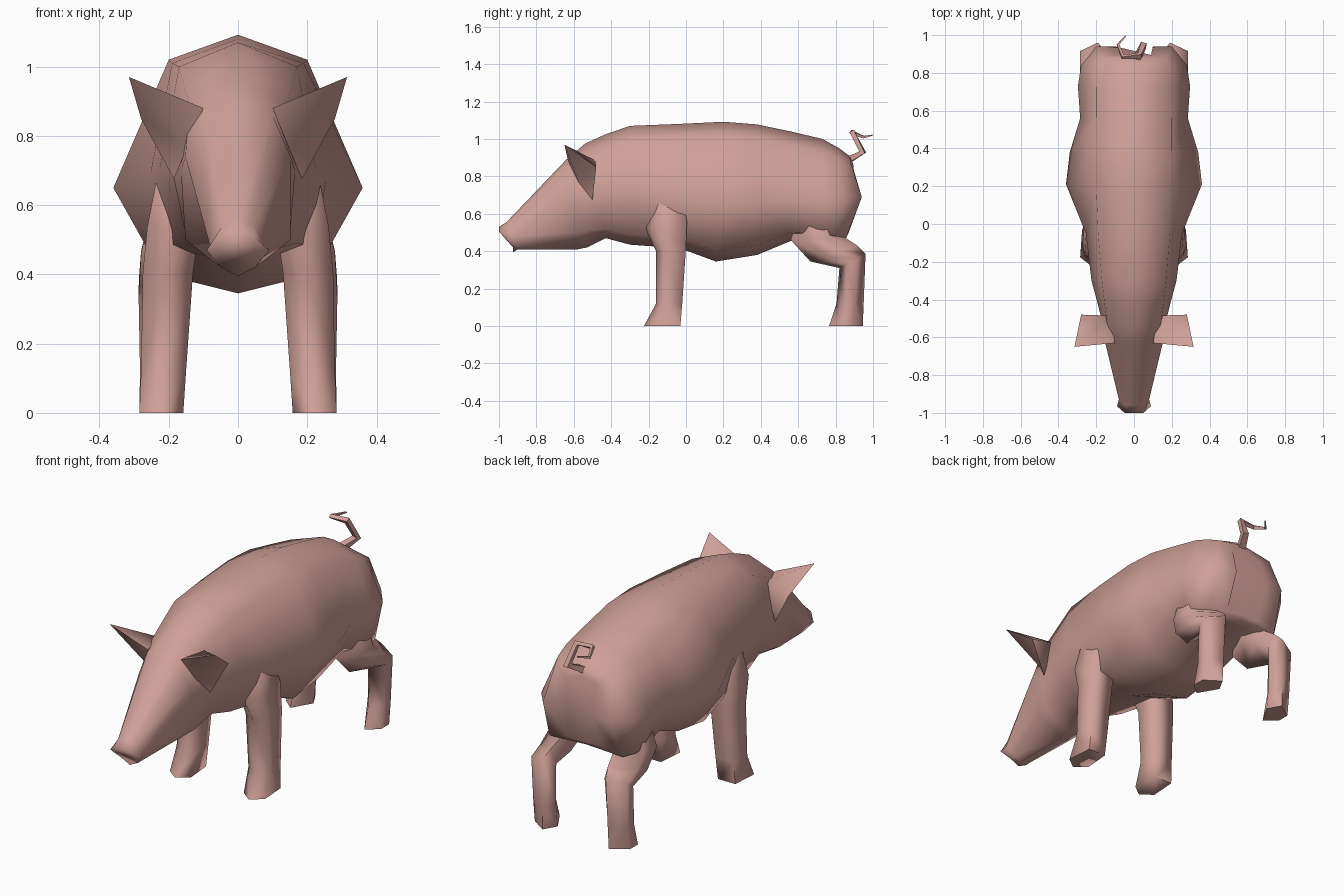
import bpy, bmesh, math
from mathutils import Vector

if "Cube" in bpy.data.objects:
    bpy.data.objects.remove(bpy.data.objects["Cube"])

skin = bpy.data.materials.new("dusty pink skin")
skin.diffuse_color = (0.635, 0.352, 0.32, 1)
skin.use_nodes = True
skin.node_tree.nodes["Principled BSDF"].inputs["Base Color"].default_value = skin.diffuse_color


def finish(name, bm, angle=70):
    bmesh.ops.recalc_face_normals(bm, faces=bm.faces[:])
    me = bpy.data.meshes.new(name)
    bm.to_mesh(me)
    bm.free()
    me.materials.append(skin)
    ob = bpy.data.objects.new(name, me)
    bpy.context.collection.objects.link(ob)
    bpy.ops.object.select_all(action='DESELECT')
    ob.select_set(True)
    bpy.context.view_layer.objects.active = ob
    bpy.ops.object.shade_smooth_by_angle(angle=math.radians(angle))
    return ob


def loft(name, rings, angle=70):
    """Skin a series of closed rings and cap both ends."""
    bm = bmesh.new()
    vs = [[bm.verts.new(p) for p in r] for r in rings]
    n = len(vs[0])
    for a, b in zip(vs, vs[1:]):
        for i in range(n):
            j = (i + 1) % n
            bm.faces.new((a[i], a[j], b[j], b[i]))
    bm.faces.new(vs[0])
    bm.faces.new(vs[-1])
    return finish(name, bm, angle)


def body_ring(yt, ym, yb, zt, sx, sz, mx, mz, lx, lz, zb):
    """Symmetric ring: spine, shoulder, flank, lower flank, belly."""
    half = [(sx, yt, sz), (mx, ym, mz), (lx, yb, lz)]
    return ([(0, yt, zt)] + half + [(0, yb, zb)]
            + [(-x, y, z) for x, y, z in reversed(half)])


# Head and trunk: one continuous skin from snout to rump
head = [
    (-1.00, -.965, -.925, .53, .05, .505, .09, .47, .05, .42, .395),
    (-.96, -.93, -.90, .555, .045, .54, .08, .48, .055, .425, .41),
    (-.64, -.63, -.58, .89, .10, .86, .152, .74, .152, .50, .41),
    (-.54, -.53, -.53, .975, .14, .89, .165, .70, .15, .51, .42),
    (-.43, -.43, -.43, 1.025, .155, .94, .19, .70, .14, .52, .47),
]
trunk = [
    (-.30, -.30, -.30, 1.07, .17, 1.00, .225, .71, .165, .49, .435),
    (-.05, -.05, -.03, 1.08, .19, 1.01, .255, .68, .225, .48, .415),
    (.20, .21, .16, 1.092, .20, 1.02, .36, .65, .22, .40, .345),
    (.38, .38, .38, 1.078, .20, 1.01, .34, .65, .22, .43, .38),
    (.56, .56, .56, 1.04, .20, .97, .285, .67, .23, .50, .455),
    (.73, .73, .73, 1.00, .20, .93, .297, .67, .265, .49, .46),
    (.82, .84, .80, .95, .19, .90, .28, .68, .26, .48, .47),
    (.88, .94, .855, .905, .17, .875, .20, .69, .22, .47, .48),
    (.895, .94, .87, .86, .09, .84, .10, .69, .10, .50, .50),
]
loft("body", [body_ring(*r) for r in head + trunk], 110)


def leg_ring(side, front, rear, x0, x1, section):
    """Five-sided ring; front and rear are (y, z)."""
    f, r = Vector(front), Vector(rear)
    out = []
    for u, v in section:
        y, z = f.lerp(r, v)
        out.append((side * (x0 + (x1 - x0) * u), y, z))
    return out


# Each row: front point, rear point, inner x, outer x
front_leg = [
    ((-.16, .78), (-.03, .78), .10, .215),
    ((-.22, .53), (.005, .56), .11, .262),
    ((-.16, .40), (.00, .42), .13, .275),
    ((-.16, .12), (-.02, .12), .15, .28),
    ((-.225, 0), (-.03, 0), .158, .285),
]
hind_leg = [
    ((.62, .68), (.80, .68), .10, .23),
    ((.56, .46), (.855, .47), .10, .28),
    ((.665, .345), (.915, .43), .12, .285),
    ((.82, .31), (.96, .385), .145, .287),
    ((.805, .12), (.95, .12), .155, .283),
    ((.765, 0), (.945, 0), .158, .285),
]
front_section = ((.5, 0), (1, .25), (.92, 1), (.1, 1), (0, .25))
hind_section = ((.5, 0), (1, .3), (1, .68), (.32, 1), (0, .6))

# Ears: hollow-fronted flaps (tip, outer back, lobe, brow root, hollow, back root)
ear = [(.315, -.65, .97), (.28, -.48, .85), (.185, -.50, .675),
       (.10, -.63, .88), (.145, -.575, .77), (.13, -.485, .885)]
ear_faces = ((3, 0, 4), (0, 1, 4), (1, 2, 4), (0, 3, 5),
             (0, 5, 1), (1, 5, 2), (3, 4, 5), (4, 2, 5))

for side, label in ((-1, "left"), (1, "right")):
    for name, rows, sec in (("front_leg", front_leg, front_section),
                            ("hind_leg", hind_leg, hind_section)):
        loft(f"{name}_{label}", [leg_ring(side, *r, sec) for r in rows], 85)
    bm = bmesh.new()
    ev = [bm.verts.new((side * x, y, z)) for x, y, z in ear]
    for f in ear_faces:
        bm.faces.new([ev[i] for i in f])
    finish(f"ear_{label}", bm, 80)

# Tail: thin kinked curl that tapers to its tip
path = [Vector(p) for p in ((0, .85, .88), (.05, .945, .93), (.03, .89, 1.035),
                            (-.06, .885, 1.035), (-.085, .95, 1.01), (-.045, .995, 1.02))]
rings = []
for i, p in enumerate(path):
    d = (path[min(i + 1, 5)] - path[max(i - 1, 0)]).normalized()
    a = d.orthogonal().normalized() if i == 0 else (a - d * a.dot(d)).normalized()
    b = d.cross(a)
    rad = .027 - .0045 * i
    rings.append([p + rad * (a * math.cos(t * math.pi / 2) + b * math.sin(t * math.pi / 2))
                  for t in range(4)])
loft("tail", rings, 60)
